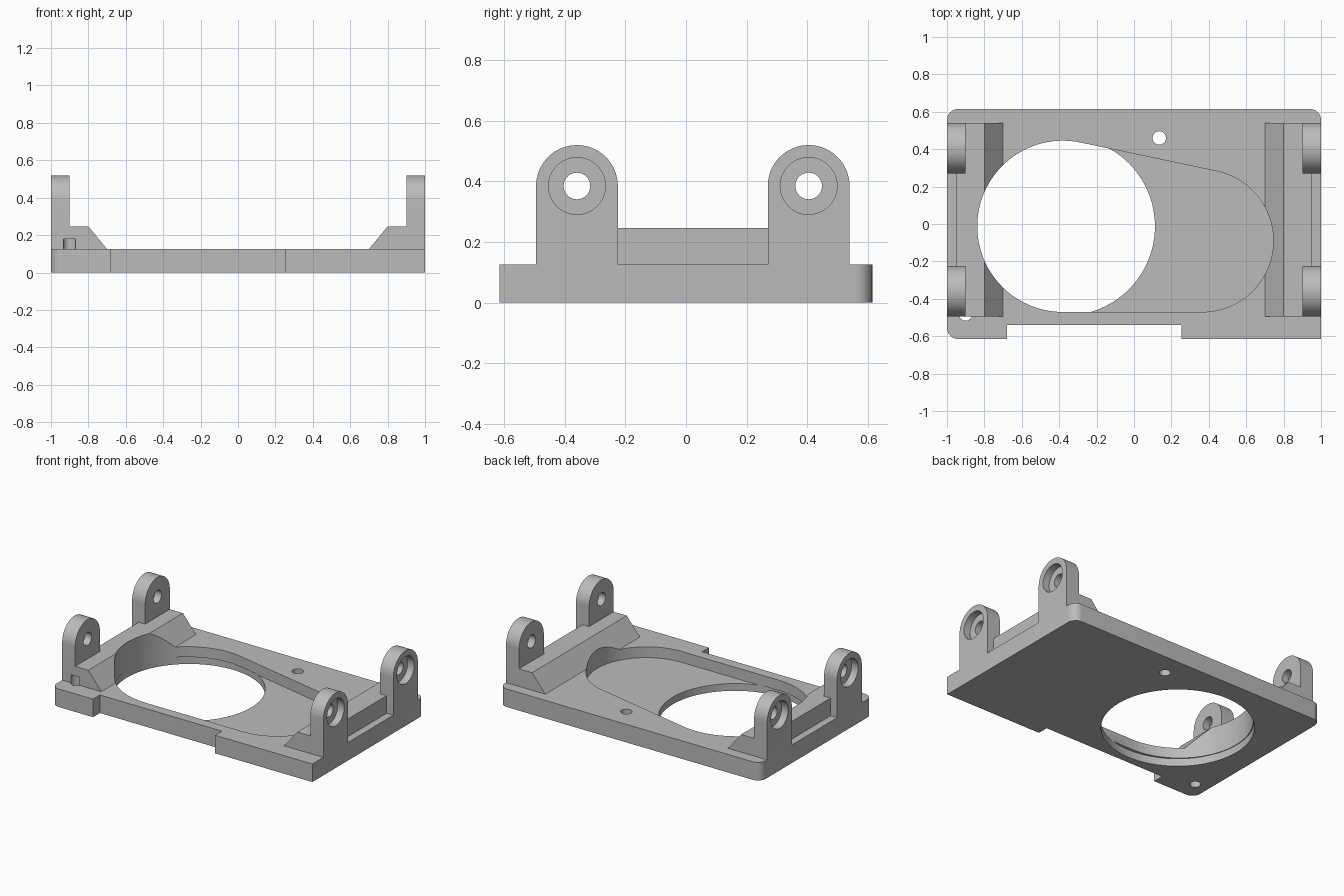
import bpy, bmesh
from math import sin, cos, pi, atan2, acos, hypot, radians

if "Cube" in bpy.data.objects:
    bpy.data.objects.remove(bpy.data.objects["Cube"])

grey = bpy.data.materials.new("light grey")
grey.use_nodes = True
COLOUR = (0.5, 0.5, 0.5, 1)
grey.diffuse_color = COLOUR
grey.node_tree.nodes["Principled BSDF"].inputs["Base Color"].default_value = COLOUR

THICK = 0.125    # plate thickness
FLOOR = 0.05     # height of the pocket floor
TABS = (-0.36, 0.405)
TAB_R, PIVOT_Z = 0.135, 0.385


def arc(cx, cy, r, a0, a1, n):
    return [(cx + r * cos(a0 + (a1 - a0) * i / n),
             cy + r * sin(a0 + (a1 - a0) * i / n)) for i in range(n + 1)]


def circle(cx, cy, r, n=64):
    return arc(cx, cy, r, 0, 2 * pi, n)[:-1]


def prism(name, profile, lo, hi, axis="z"):
    """Extrude a closed 2D profile along an axis."""
    place = {"x": lambda a, b, t: (t, a, b),
             "y": lambda a, b, t: (a, t, b),
             "z": lambda a, b, t: (a, b, t)}[axis]
    bm = bmesh.new()
    rings = [[bm.verts.new(place(a, b, t)) for a, b in profile] for t in (lo, hi)]
    for ring in rings:
        bm.faces.new(ring)
    for i in range(len(profile)):
        j = (i + 1) % len(profile)
        bm.faces.new((rings[0][i], rings[0][j], rings[1][j], rings[1][i]))
    bmesh.ops.recalc_face_normals(bm, faces=bm.faces)
    mesh = bpy.data.meshes.new(name)
    bm.to_mesh(mesh)
    bm.free()
    mesh.materials.append(grey)
    obj = bpy.data.objects.new(name, mesh)
    bpy.context.collection.objects.link(obj)
    return obj


def select(obj):
    bpy.ops.object.select_all(action="DESELECT")
    obj.select_set(True)
    bpy.context.view_layer.objects.active = obj


def cut(obj, *cutters):
    select(obj)
    for c in cutters:
        mod = obj.modifiers.new("cut", "BOOLEAN")
        mod.operation, mod.solver, mod.object = "DIFFERENCE", "EXACT", c
        bpy.ops.object.modifier_apply(modifier=mod.name)


def rect(a0, a1, b0, b1):
    return [(a0, b0), (a1, b0), (a1, b1), (a0, b1)]


# Pocket outline: two circles joined by their outer tangents
ax, ay, ar = -0.38, -0.0125, 0.458
bx, by, br = 0.365, -0.09, 0.38
tilt = atan2(by - ay, bx - ax)
spread = acos((ar - br) / hypot(bx - ax, by - ay))
outline = arc(bx, by, br, tilt - spread, tilt + spread, 48)
outline += arc(ax, ay, ar, tilt + spread, tilt - spread + 2 * pi, 64)

# Cutters
pocket = prism("pocket_cutter", outline, FLOOR, 0.6)
opening = prism("opening_cutter", circle(-0.365, -0.0125, 0.477, 96), -0.1, FLOOR + 0.003)
screw = prism("screw_cutter", circle(0.135, 0.46, 0.036, 32), -0.1, 0.3)
pin = prism("pin_cutter", circle(-0.9, -0.482, 0.035, 32), -0.1, 0.18)
cutters = [pocket, opening, screw, pin]

# Base plate with three rounded corners and a front notch
r, w, d = 0.06, 1.0, 0.615
plate_outline = [(0.255, -0.54), (0.255, -d), (w, -d)]
plate_outline += arc(w - r, d - r, r, 0, pi / 2, 10)
plate_outline += arc(r - w, d - r, r, pi / 2, pi, 10)
plate_outline += arc(r - w, r - d, r, pi, 1.5 * pi, 10)
plate_outline += [(-0.68, -d), (-0.68, -0.54)]
plate = prism("base_plate", plate_outline, 0, THICK)
cut(plate, pocket, opening, screw, pin)
parts = [plate]

for side, s in (("left", 1), ("right", -1)):
    # Sloped rail along each end
    slope = [(s * x, z) for x, z in ((0.7, THICK), (0.9, THICK), (0.9, 0.247), (0.8, 0.247))]
    rail = prism(side + "_rail", slope, TABS[0] - TAB_R, TABS[1] + TAB_R, "y")
    cut(rail, pocket, pin)
    # Recessed block between the hinge tabs
    block = prism(side + "_rail_back", rect(s * 0.9, s * 0.95, THICK, 0.247),
                  TABS[0] + TAB_R, TABS[1] - TAB_R, "y")
    parts += [rail, block]
    # Hinge tabs with counterbored pivot holes
    for end, y in zip(("front", "back"), TABS):
        shape = [(y - TAB_R, THICK), (y + TAB_R, THICK)]
        shape += arc(y, PIVOT_Z, TAB_R, 0, pi, 32)
        tab = prism(f"{end}_{side}_hinge_tab", shape, s * 0.9, s * 1.0, "x")
        bore = prism("bore_cutter", circle(y, PIVOT_Z, 0.044, 40), s * 0.8, s * 1.1, "x")
        sink = prism("sink_cutter", circle(y, PIVOT_Z, 0.094, 48), s * 0.95, s * 1.1, "x")
        cut(tab, bore, sink)
        if s < 0 and end == "front":
            cut(tab, pin)
        cutters += [bore, sink]
        parts.append(tab)

for c in cutters:
    bpy.data.objects.remove(c)
for p in parts:
    select(p)
    bpy.ops.object.shade_smooth_by_angle(angle=radians(30))
